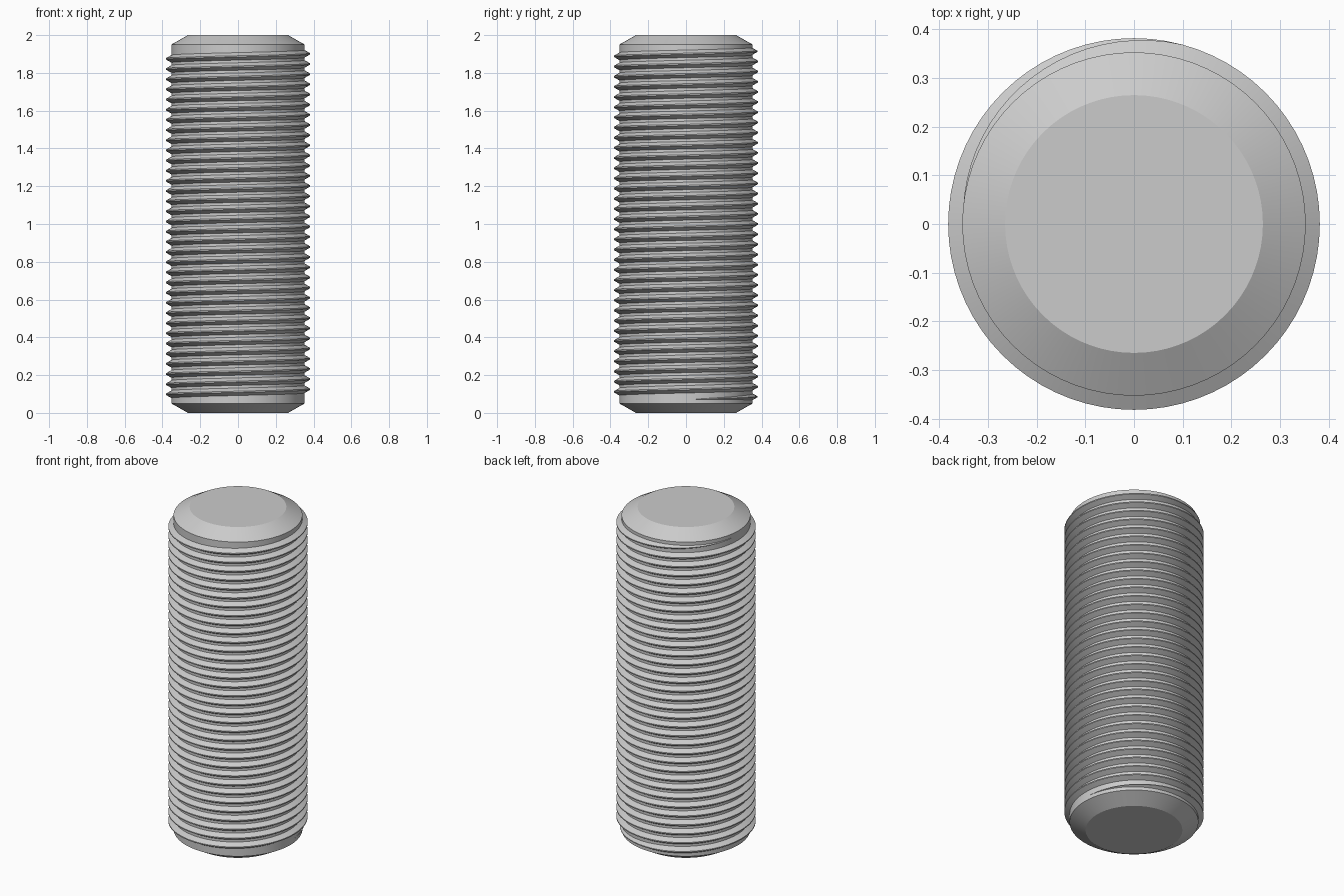
import bpy
import bmesh
import math

cube = bpy.data.objects.get("Cube")
if cube:
    bpy.data.objects.remove(cube, do_unlink=True)

# Plain steel colour
steel = bpy.data.materials.new("grey steel")
steel.use_nodes = True
STEEL_COLOUR = (0.6, 0.6, 0.6, 1)
steel.diffuse_color = STEEL_COLOUR
steel.node_tree.nodes["Principled BSDF"].inputs["Base Color"].default_value = STEEL_COLOUR

SEGMENTS = 72
CORE_RADIUS = 0.353
CREST_RADIUS = 0.382
CHAMFER_RADIUS = 0.265
CHAMFER_HEIGHT = 0.05
HEIGHT = 2.0


def make_object(name, bm):
    bmesh.ops.recalc_face_normals(bm, faces=bm.faces[:])
    mesh = bpy.data.meshes.new(name)
    bm.to_mesh(mesh)
    bm.free()
    mesh.materials.append(steel)
    obj = bpy.data.objects.new(name, mesh)
    bpy.context.collection.objects.link(obj)
    bpy.ops.object.select_all(action="DESELECT")
    obj.select_set(True)
    bpy.context.view_layer.objects.active = obj
    bpy.ops.object.shade_smooth_by_angle(angle=math.radians(25))
    return obj


def polar(radius, angle, z):
    return (radius * math.cos(angle), radius * math.sin(angle), z)


def bridge(bm, a, b, closed):
    count = len(a)
    for i in range(count if closed else count - 1):
        j = (i + 1) % count
        bm.faces.new((a[i], a[j], b[j], b[i]))


# Core rod with a chamfer at both ends
bm = bmesh.new()
profile = [(CHAMFER_RADIUS, 0), (CORE_RADIUS, CHAMFER_HEIGHT),
           (CORE_RADIUS, HEIGHT - CHAMFER_HEIGHT), (CHAMFER_RADIUS, HEIGHT)]
rings = [[bm.verts.new(polar(r, math.tau * i / SEGMENTS, z)) for i in range(SEGMENTS)]
         for r, z in profile]
for lower, upper in zip(rings, rings[1:]):
    bridge(bm, lower, upper, True)
bm.faces.new(rings[0])
bm.faces.new(rings[-1])
make_object("core_rod", bm)

# Right-hand helical thread that fades into the core at both ends
TURNS = 34.5
START_Z, END_Z = 0.0715, 1.928
PITCH = (END_Z - START_Z) / TURNS
FADE_TURNS = 0.29
ROOT_HALF = PITCH * 0.39
CREST_HALF = PITCH * 0.06
BURIED_RADIUS = CORE_RADIUS - 0.002

bm = bmesh.new()
sections = []
steps = int(TURNS * SEGMENTS)
for step in range(steps + 1):
    turn = step / SEGMENTS
    angle = math.tau * turn
    z = START_Z + PITCH * turn
    fade = max(0.02, min(1, turn / FADE_TURNS, (TURNS - turn) / FADE_TURNS))
    crest = BURIED_RADIUS + (CREST_RADIUS - BURIED_RADIUS) * fade
    shape = [(BURIED_RADIUS, -ROOT_HALF), (crest, -CREST_HALF),
             (crest, CREST_HALF), (BURIED_RADIUS, ROOT_HALF)]
    sections.append([bm.verts.new(polar(r, angle, z + dz * fade)) for r, dz in shape])
for a, b in zip(sections, sections[1:]):
    bridge(bm, a, b, True)
bm.faces.new(sections[0])
bm.faces.new(sections[-1])
make_object("screw_thread", bm)
